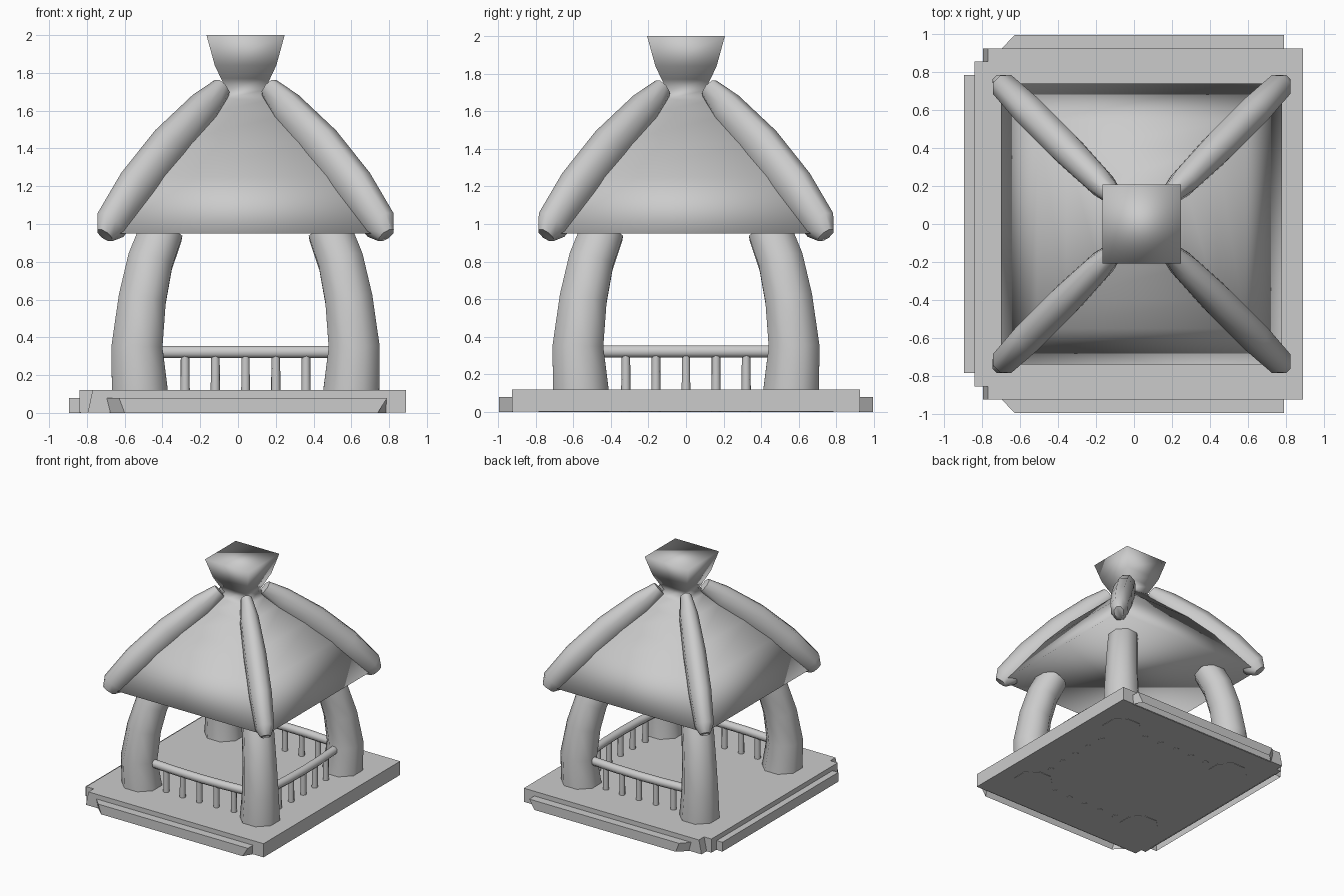
import bpy, bmesh, math
from mathutils import Vector

if "Cube" in bpy.data.objects:
    bpy.data.objects.remove(bpy.data.objects["Cube"], do_unlink=True)

CX = 0.04  # centre of the pavilion on the slab

grey = bpy.data.materials.new("plain grey")
grey.use_nodes = True
colour = (0.6, 0.6, 0.6, 1)
grey.diffuse_color = colour
grey.node_tree.nodes["Principled BSDF"].inputs["Base Color"].default_value = colour


def loft(name, rings, angle, cap_start=True):
    """Skin a list of equal-length rings and cap the ends."""
    bm = bmesh.new()
    loops = [[bm.verts.new(p) for p in ring] for ring in rings]
    n = len(loops[0])
    for a, b in zip(loops, loops[1:]):
        for i in range(n):
            j = (i + 1) % n
            bm.faces.new((a[i], a[j], b[j], b[i]))
    if cap_start:
        bm.faces.new(loops[0][::-1])
    bm.faces.new(loops[-1])
    bmesh.ops.recalc_face_normals(bm, faces=bm.faces)
    mesh = bpy.data.meshes.new(name)
    bm.to_mesh(mesh)
    bm.free()
    mesh.materials.append(grey)
    mesh.shade_smooth()
    mesh.set_sharp_from_angle(angle=math.radians(angle))
    obj = bpy.data.objects.new(name, mesh)
    bpy.context.collection.objects.link(obj)


def tube(name, path, radii, width=1.0, sides=8):
    """Bar of varying radius along a path; width scales it sideways."""
    path = [Vector(p) for p in path]
    rings = []
    for i, p in enumerate(path):
        t = (path[min(i + 1, len(path) - 1)] - path[max(i - 1, 0)]).normalized()
        ref = Vector((0, 0, 1)) if abs(t.z) < 0.97 else Vector((path[0].x - CX, path[0].y, 0))
        u = t.cross(ref).normalized()
        v = u.cross(t)
        turns = [2 * math.pi * (k + 0.5) / sides for k in range(sides)]
        rings.append([p + radii[i] * (u * width * math.cos(a) + v * math.sin(a))
                      for a in turns])
    loft(name, rings, 60)


def at_height(outline, z):
    return [(x, y, z) for x, y in outline]


# Slab with notched right-hand corners
def slab_outline(notch):
    half = [(0.89, 0.925), (notch, 0.925), (notch, 0.855), (-0.84, 0.855)]
    return half + [(x, -y) for x, y in reversed(half)]


loft("slab", [at_height(slab_outline(-0.795), 0.003), at_height(slab_outline(-0.77), 0.12)], 30)

# Hollow steps around the slab
for name, s in (("front_step", -1), ("back_step", 1)):
    low = [(-0.68, s * 0.92), (-0.6, s * 0.995), (0.74, s * 0.995), (0.785, s * 0.92)]
    high = [(-0.7, s * 0.92), (-0.63, s * 0.995), (0.79, s * 0.995), (0.79, s * 0.92)]
    loft(name, [at_height(low, 0), at_height(high, 0.08)], 30, cap_start=False)
side = [(-0.83, -0.785), (-0.895, -0.785), (-0.895, 0.785), (-0.83, 0.785)]
loft("side_step", [at_height(side, 0), at_height(side, 0.08)], 30, cap_start=False)

# Curved roof rising into a flared square finial
roof_profile = [(0.74, 0.95), (0.55, 1.25), (0.395, 1.43), (0.225, 1.58), (0.135, 1.66),
                (0.1, 1.71), (0.13, 1.77), (0.163, 1.84), (0.207, 2.0)]
corners = ((-1, -1), (1, -1), (1, 1), (-1, 1))
loft("roof", [[(CX + r * sx, r * sy, z) for sx, sy in corners] for r, z in roof_profile], 180)

# Pillars and roof ribs at the four corners: offset from centre, height, radius
pillar_line = [(0.56, 0, 0.162), (0.56, 0.12, 0.16), (0.575, 0.35, 0.146),
               (0.547, 0.6, 0.136), (0.505, 0.8, 0.13), (0.445, 0.96, 0.124)]
rib_line = [(0.745, 0.94, 0.055), (0.715, 0.995, 0.1), (0.58, 1.19, 0.12),
            (0.405, 1.41, 0.12), (0.22, 1.61, 0.1), (0.125, 1.72, 0.06)]
for sx, sy in corners:
    place = ("front" if sy < 0 else "back") + ("_left" if sx > 0 else "_right")
    for part, line, width in (("pillar", pillar_line, 1), ("roof_rib", rib_line, 0.75)):
        tube(f"{place}_{part}", [(CX + sx * d, sy * d, z) for d, z, r in line],
             [r for d, z, r in line], width)


# Railings on three sides, bowed slightly outward
def rail_point(turn, along, z):
    out = 0.56 + 0.02 * (1 - (along / 0.44) ** 2)
    c, s = math.cos(turn), math.sin(turn)
    return (CX + c * out - s * along, s * out + c * along, z)


for name, turn in (("front", -math.pi / 2), ("left", 0), ("back", math.pi / 2)):
    steps = [-0.44, -0.22, 0, 0.22, 0.44]
    tube(f"{name}_rail", [rail_point(turn, a, 0.322) for a in steps], [0.035] * len(steps))
    for k in range(-2, 3):
        tube(f"{name}_baluster_{k + 3}",
             [rail_point(turn, 0.16 * k, z) for z in (0, 0.31)], [0.026, 0.023])
